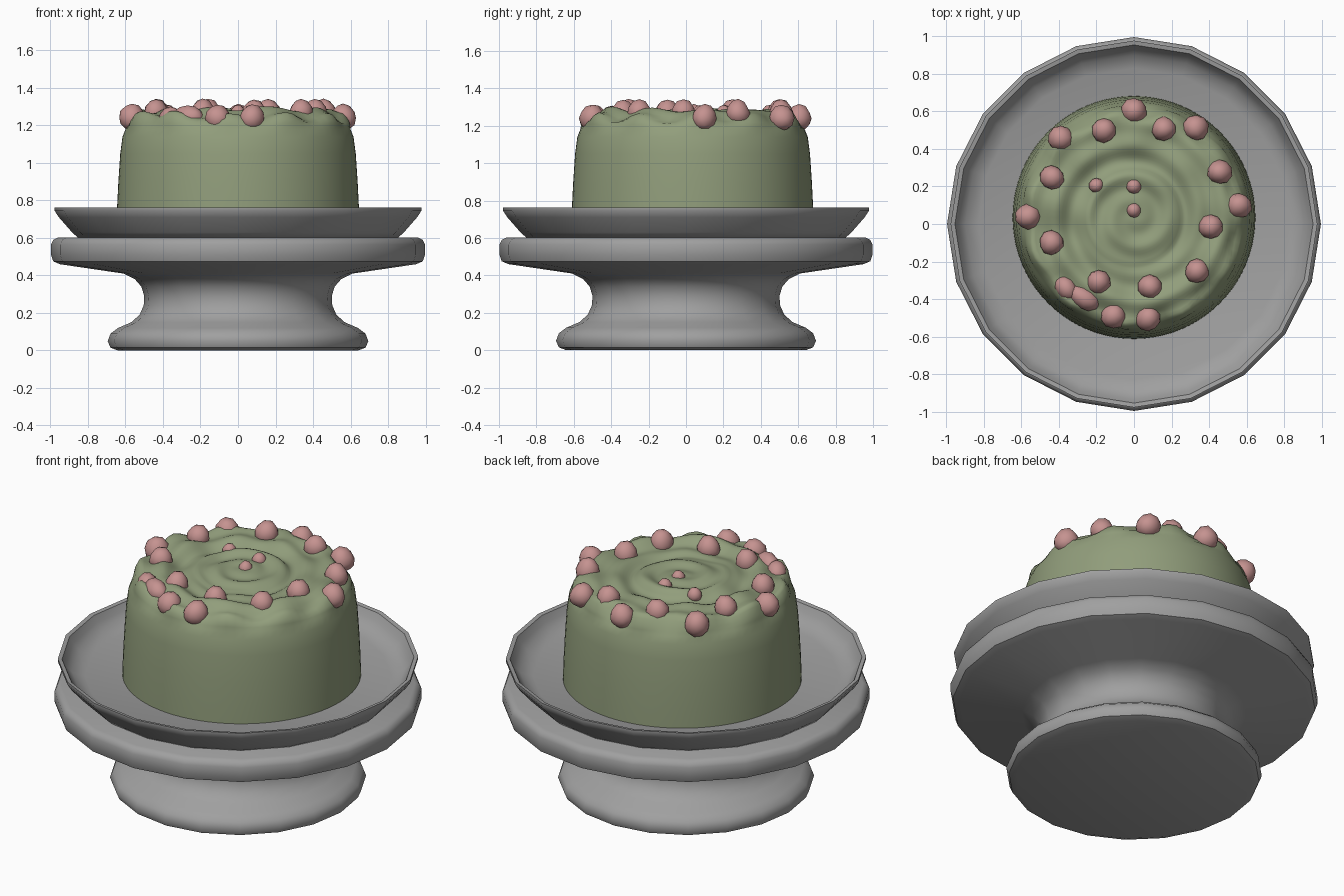
import bpy, bmesh, math
from math import sin, cos, pi, exp
from mathutils import noise, Vector

if "Cube" in bpy.data.objects:
    bpy.data.objects.remove(bpy.data.objects["Cube"])


def material(name, rgb):
    m = bpy.data.materials.new(name)
    m.diffuse_color = (*rgb, 1)
    m.use_nodes = True
    m.node_tree.nodes["Principled BSDF"].inputs["Base Color"].default_value = m.diffuse_color
    return m


GREY = material("stone grey", (0.35, 0.35, 0.35))
GREEN = material("sage frosting", (0.285, 0.34, 0.20))
PINK = material("dusty pink", (0.56, 0.29, 0.28))
CY = 0.035  # the cake sits a little behind the centre


def finish(name, bm, mat, angle):
    bmesh.ops.recalc_face_normals(bm, faces=bm.faces)
    me = bpy.data.meshes.new(name)
    bm.to_mesh(me)
    bm.free()
    me.materials.append(mat)
    ob = bpy.data.objects.new(name, me)
    bpy.context.collection.objects.link(ob)
    bpy.ops.object.select_all(action='DESELECT')
    ob.select_set(True)
    bpy.context.view_layer.objects.active = ob
    bpy.ops.object.shade_smooth_by_angle(angle=math.radians(angle))
    return ob


def lathe(name, profile, segs, mat, angle=45, cy=0, shape=None):
    """Spin (radius, z) points around z; ends with radius 0 become poles."""
    bm = bmesh.new()
    rings = []
    for r, z in profile:
        if r == 0:
            zz = shape(0, 0, z)[1] if shape else z
            rings.append([bm.verts.new((0, cy, zz))])
            continue
        ring = []
        for i in range(segs):
            a = 2 * pi * i / segs
            rr, zz = shape(r, a, z) if shape else (r, z)
            ring.append(bm.verts.new((rr * cos(a), cy + rr * sin(a), zz)))
        rings.append(ring)
    for p, q in zip(rings, rings[1:]):
        for i in range(segs):
            vs = [p[i % len(p)], p[(i + 1) % len(p)],
                  q[(i + 1) % len(q)], q[i % len(q)]]
            bm.faces.new(list(dict.fromkeys(vs)))
    return finish(name, bm, mat, angle)


# pedestal stand
lathe("pedestal", [(0, 0), (0.64, 0), (0.68, 0.015), (0.695, 0.05), (0.68, 0.09),
                   (0.64, 0.12), (0.57, 0.15), (0.525, 0.19), (0.503, 0.24),
                   (0.50, 0.29), (0.515, 0.34), (0.55, 0.38), (0.61, 0.41),
                   (0.95, 0.46), (0.985, 0.475), (0.997, 0.51), (0.997, 0.565),
                   (0.985, 0.59), (0.96, 0.602), (0, 0.602)], 20, GREY)

# shallow dish
lathe("dish", [(0, 0.603), (0.855, 0.603), (0.885, 0.63), (0.955, 0.71), (0.978, 0.745),
               (0.978, 0.762), (0.955, 0.758), (0.935, 0.72), (0.90, 0.68),
               (0.83, 0.655), (0, 0.645)], 20, GREY)


# cake with a rippled, swirled frosting top
def frosting(r, a, z):
    if z < 1.19:
        return r, z
    k = min(1, (0.61 - r) / 0.05) if r < 0.61 else 0
    n = noise.noise(Vector((r * cos(a) * 6, r * sin(a) * 6, 0.7)))
    rope = 0.026 * exp(-((r - 0.45) / 0.09) ** 2) * (1 + 0.35 * sin(9 * a))
    disc = 0.025 / (1 + exp((r - 0.255) / 0.008))
    swirl = 0.011 * sin(r * 42 - a) * min(1, r / 0.15)
    edge = 0.016 * sin(11 * a + 1) * exp(-((r - 0.56) / 0.04) ** 2)
    return r + edge * 0.8, z + k * (rope + disc + swirl + edge + 0.018 * n)


side = [(0, 0.63), (0.648, 0.63), (0.645, 0.76), (0.638, 0.9), (0.628, 1.05),
        (0.616, 1.14), (0.60, 1.18), (0.592, 1.20), (0.585, 1.22), (0.565, 1.24)]
top = [(0.55 - 0.55 * i / 36, 1.25) for i in range(36)]
lathe("cake", side + top + [(0, 1.25)], 80, GREEN, 70, CY, frosting)


# pink frosting dots
def dot(i, x, y, z, r, stretch=1.0, turn=0.0):
    bm = bmesh.new()
    bmesh.ops.create_icosphere(bm, subdivisions=2, radius=r)
    for v in bm.verts:
        v.co *= 1 + 0.14 * noise.noise(v.co * 12 + Vector((i * 3.1, 0, 0)))
        if v.co.z > r * 0.7:
            v.co.z += 0.1 * r
        v.co.x *= stretch
    ob = finish("pink_dot_%02d" % i, bm, PINK, 60)
    ob.location = (x, y, z)
    ob.rotation_euler = (0, 0, turn)


outer = [(0, 0.605), (0.33, 0.51), (-0.39, 0.46), (-0.565, 0.04), (0.56, 0.10),
         (0.075, -0.505), (-0.11, -0.49)]
inner = [(-0.16, 0.50), (0.16, 0.51), (-0.44, 0.25), (-0.44, -0.10), (-0.19, -0.31),
         (0.085, -0.335), (0.335, -0.25), (0.41, -0.015), (0.455, 0.28)]
middle = [(-0.2, 0.205), (0, 0.2), (0, 0.075)]
n = 0
for pts, z, r in ((outer, 1.24, 0.068), (inner, 1.268, 0.066), (middle, 1.268, 0.04)):
    for x, y in pts:
        n += 1
        dot(n, x, y, z, r)
# smeared dots at the front left
dot(n + 1, -0.27, -0.395, 1.245, 0.058, 1.6, -0.5)
dot(n + 2, -0.36, -0.345, 1.24, 0.055, 1.3, -0.9)
